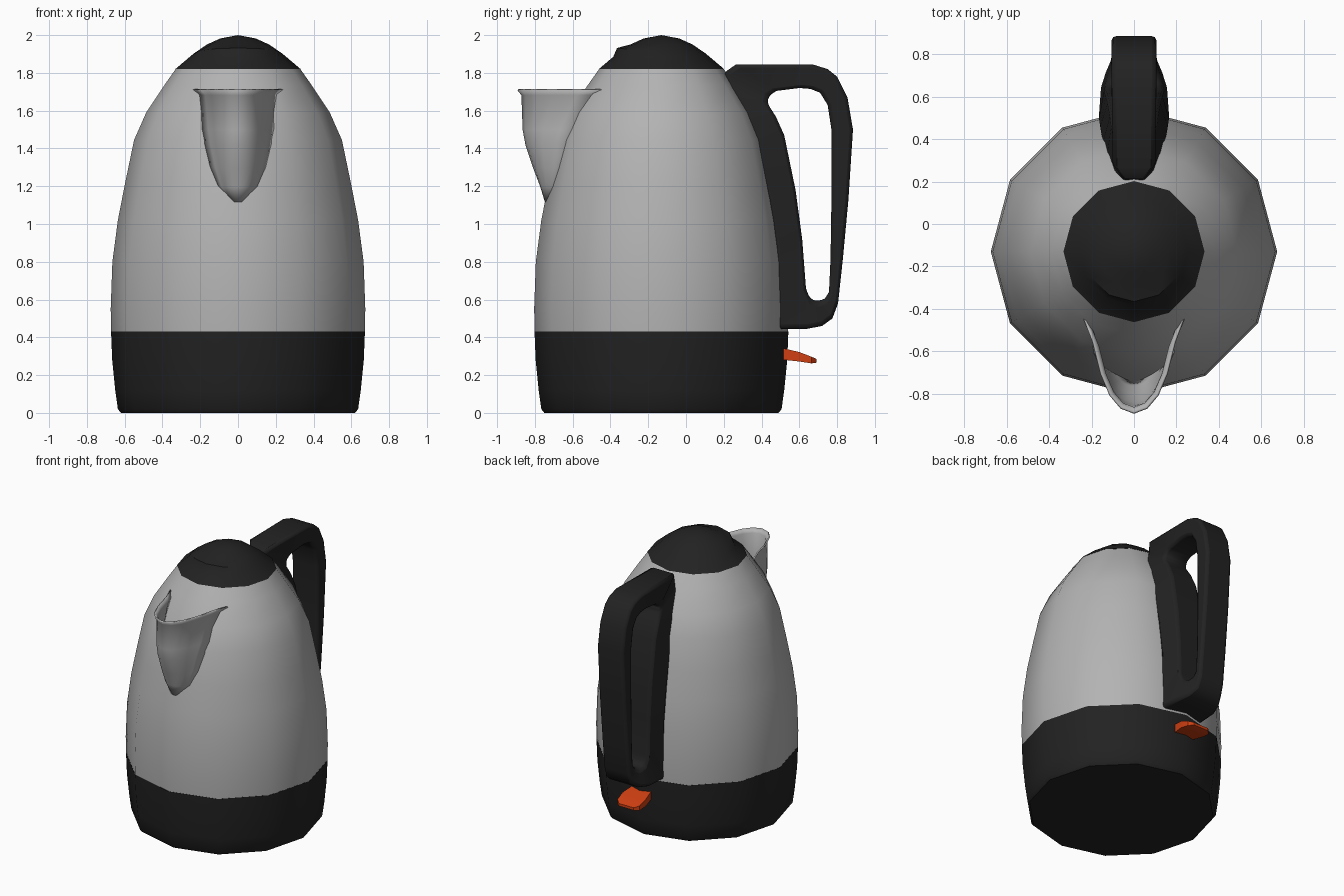
import bpy, bmesh, math

if "Cube" in bpy.data.objects:
    bpy.data.objects.remove(bpy.data.objects["Cube"])

CY = -0.13      # y of the body axis
SIDES = 12


def material(name, rgb):
    m = bpy.data.materials.new(name)
    m.diffuse_color = (*rgb, 1)
    m.use_nodes = True
    m.node_tree.nodes["Principled BSDF"].inputs["Base Color"].default_value = m.diffuse_color
    return m


STEEL = material("brushed_steel", (0.45, 0.45, 0.45))
BLACK = material("black_plastic", (0.016, 0.016, 0.016))
ORANGE = material("orange_plastic", (0.62, 0.05, 0.006))


def finish(bm, name, mat, angle=40, bevel=0, segments=2):
    bmesh.ops.recalc_face_normals(bm, faces=bm.faces)
    me = bpy.data.meshes.new(name)
    bm.to_mesh(me)
    bm.free()
    me.materials.append(mat)
    ob = bpy.data.objects.new(name, me)
    bpy.context.collection.objects.link(ob)
    if bevel:
        b = ob.modifiers.new("rounded_edges", 'BEVEL')
        b.width, b.segments, b.angle_limit = bevel, segments, math.radians(40)
    bpy.ops.object.select_all(action='DESELECT')
    ob.select_set(True)
    bpy.context.view_layer.objects.active = ob
    bpy.ops.object.shade_smooth_by_angle(angle=math.radians(angle))
    return ob


def skin(bm, rings, closed=True):
    """Join neighbouring vertex rings with quads."""
    for a, b in zip(rings, rings[1:]):
        n = len(a)
        for i in range(n if closed else n - 1):
            j = (i + 1) % n
            bm.faces.new((a[i], a[j], b[j], b[i]))


def lathe(name, profile, mat, lip=None, cap_bottom=False, cap_top=False):
    bm = bmesh.new()
    rings = []
    for k, (r, z) in enumerate(profile):
        ring = []
        for i in range(SIDES):
            a = 2 * math.pi * i / SIDES
            raise_z = 0.03 * max(0, -math.sin(a)) if k == lip else 0
            ring.append(bm.verts.new((r * math.cos(a), CY + r * math.sin(a), z + raise_z)))
        rings.append(ring)
    skin(bm, rings)
    if cap_bottom:
        bm.faces.new(rings[0])
    if cap_top:
        top = bm.verts.new((0, CY, 2.0))
        for i in range(SIDES):
            bm.faces.new((rings[-1][i], rings[-1][(i + 1) % SIDES], top))
    return finish(bm, name, mat)


# Base, steel body and lid
BODY = [(0.671, 0.43), (0.674, 0.55), (0.665, 0.8), (0.636, 1.02), (0.597, 1.22),
        (0.55, 1.445), (0.486, 1.59), (0.39, 1.735), (0.33, 1.82)]
lathe("base", [(0.62, 0), (0.636, 0.02), (0.65, 0.12), (0.666, 0.28), (0.672, 0.43)],
      BLACK, cap_bottom=True)
lathe("body", BODY, STEEL)
lathe("lid", [(0.332, 1.82), (0.255, 1.885), (0.235, 1.902), (0.165, 1.95), (0.095, 1.982)],
      BLACK, lip=2, cap_top=True)


def body_radius(z):
    for (r0, z0), (r1, z1) in zip(BODY, BODY[1:]):
        if z0 <= z <= z1:
            return r0 + (r1 - r0) * (z - z0) / (z1 - z0)


# Spout: U-shaped sections (height, front y, half width) lofted down the body
U = [(1, 0), (0.8, 0.27), (0.64, 0.6), (0.46, 0.82), (0.25, 0.95), (0, 1)]
U += [(-x, t) for x, t in reversed(U[:-1])]
bm = bmesh.new()
rings = []
for z, front, w in [(1.715, -0.885, 0.235), (1.685, -0.862, 0.205), (1.5, -0.855, 0.185),
                    (1.42, -0.84, 0.17), (1.3, -0.80, 0.14), (1.2, -0.762, 0.1),
                    (1.12, -0.738, 0.03)]:
    back = CY - math.sqrt(body_radius(z) ** 2 - w * w) + 0.03
    rings.append([bm.verts.new((x * w, back + t * (front - back), z)) for x, t in U])
skin(bm, rings, closed=False)
spout = finish(bm, "spout", STEEL, 60)
s = spout.modifiers.new("thickness", 'SOLIDIFY')
s.thickness = 0.01

# Handle: outer outline paired with the grip hole (y, z, half width)
PAIRS = [((.47, .445, .17), (.635, .66, .14)), ((.48, .86, .17), (.615, .92, .13)),
         ((.44, 1.13, .165), (.58, 1.18, .12)), ((.37, 1.37, .15), (.52, 1.47, .11)),
         ((.30, 1.55, .13), (.475, 1.57, .105)), ((.22, 1.72, .09), (.43, 1.64, .1)),
         ((.20, 1.80, .05), (.44, 1.68, .1)), ((.265, 1.845, .1), (.48, 1.705, .1)),
         ((.67, 1.845, .105), (.60, 1.72, .105)), ((.75, 1.82, .105), (.66, 1.715, .105)),
         ((.80, 1.78, .105), (.71, 1.695, .105)), ((.855, 1.67, .105), (.75, 1.63, .105)),
         ((.884, 1.5, .105), (.77, 1.5, .105)), ((.86, 1.13, .105), (.77, 1.13, .105)),
         ((.83, .81, .105), (.765, .81, .105)), ((.805, .58, .105), (.757, .64, .105)),
         ((.775, .50, .11), (.735, .605, .11)), ((.72, .46, .135), (.695, .59, .12)),
         ((.64, .445, .16), (.655, .605, .13))]
bm = bmesh.new()
rings = []
for (oy, oz, ow), (iy, iz, iw) in PAIRS:
    rings.append([bm.verts.new(p) for p in
                  ((ow, oy, oz), (iw, iy, iz), (-iw, iy, iz), (-ow, oy, oz))])
skin(bm, rings + rings[:1])
finish(bm, "handle", BLACK, 50, bevel=0.03)

# Switch lever: flat tongue sections (y, bottom z, top z, half width)
bm = bmesh.new()
rings = []
for y, lo, hi, w in [(.48, .285, .35, .07), (.60, .272, .322, .095),
                     (.665, .262, .297, .09), (.692, .266, .285, .06)]:
    rings.append([bm.verts.new(p) for p in
                  ((w, y, lo), (w, y, hi), (-w, y, hi), (-w, y, lo))])
skin(bm, rings)
bm.faces.new(rings[0])
bm.faces.new(rings[-1])
finish(bm, "switch_lever", ORANGE, 35)
